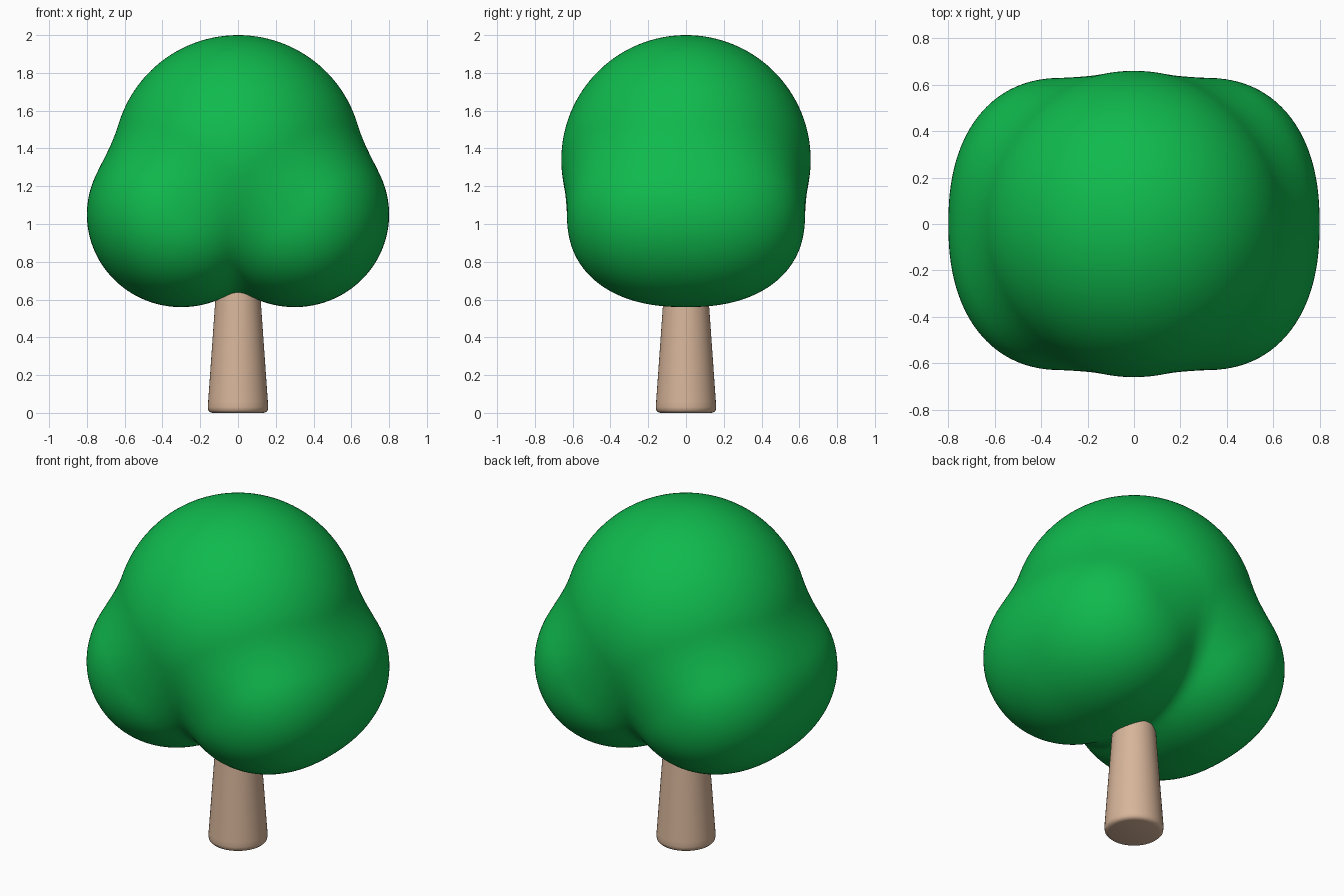
import bpy, bmesh, math
from mathutils import Vector

if "Cube" in bpy.data.objects:
    bpy.data.objects.remove(bpy.data.objects["Cube"])


def material(name, rgb):
    m = bpy.data.materials.new(name)
    m.diffuse_color = (*rgb, 1)
    m.use_nodes = True
    m.node_tree.nodes["Principled BSDF"].inputs["Base Color"].default_value = m.diffuse_color
    return m


def add_object(name, bm, mat):
    mesh = bpy.data.meshes.new(name)
    bm.to_mesh(mesh)
    bm.free()
    mesh.materials.append(mat)
    for p in mesh.polygons:
        p.use_smooth = True
    ob = bpy.data.objects.new(name, mesh)
    bpy.context.collection.objects.link(ob)
    return ob


leaf_green = material("leaf green", (0.005, 0.49, 0.075))
bark_tan = material("bark tan", (0.68, 0.46, 0.32))


# Crown: a round top lobe smoothly blended with two slightly boxy side lobes
def smooth_min(a, b, k):
    h = max(k - abs(a - b), 0) / k
    return min(a, b) - h * h * k / 4


def crown_field(p):
    top = (p - Vector((0, 0, 1.34))).length - 0.66
    dx, dz = (abs(p.x) - 0.30) / 0.50, (p.z - 1.05) / 0.49
    side = ((dx * dx + dz * dz) ** 1.15 + abs(p.y / 0.63) ** 2.3) ** (1 / 2.3)
    # a second copy of the lobe on the far side softens the middle crease
    fx = (-abs(p.x) - 0.30) / 0.50
    far = ((fx * fx + dz * dz) ** 1.15 + abs(p.y / 0.63) ** 2.3) ** (1 / 2.3)
    sides = smooth_min((side - 1) * 0.53, (far - 1) * 0.53, 0.06)
    return smooth_min(top, sides, 0.10)


bm = bmesh.new()
bmesh.ops.create_icosphere(bm, subdivisions=6, radius=1)
centre = Vector((0, 0, 1.15))
for v in bm.verts:
    d = v.co.normalized()
    lo, hi = 0.1, 1.4
    for _ in range(22):
        mid = (lo + hi) / 2
        if crown_field(centre + d * mid) < 0:
            lo = mid
        else:
            hi = mid
    v.co = centre + d * lo
add_object("crown", bm, leaf_green)

# Trunk: tapered turned profile with a rounded foot
profile = [(0.135, 0), (0.148, 0.004), (0.157, 0.013), (0.16, 0.03),
           (0.158, 0.06), (0.12, 0.60), (0.11, 0.75)]
N = 48
bm = bmesh.new()
rings = [[bm.verts.new((r * math.cos(2 * math.pi * i / N),
                        r * math.sin(2 * math.pi * i / N), z))
          for i in range(N)] for r, z in profile]
for a, b in zip(rings, rings[1:]):
    for i in range(N):
        j = (i + 1) % N
        bm.faces.new((a[i], a[j], b[j], b[i]))
bm.faces.new(rings[0][::-1])
bm.faces.new(rings[-1])
trunk = add_object("trunk", bm, bark_tan)
bpy.context.view_layer.objects.active = trunk
trunk.select_set(True)
bpy.ops.object.shade_smooth_by_angle(angle=math.radians(40))
